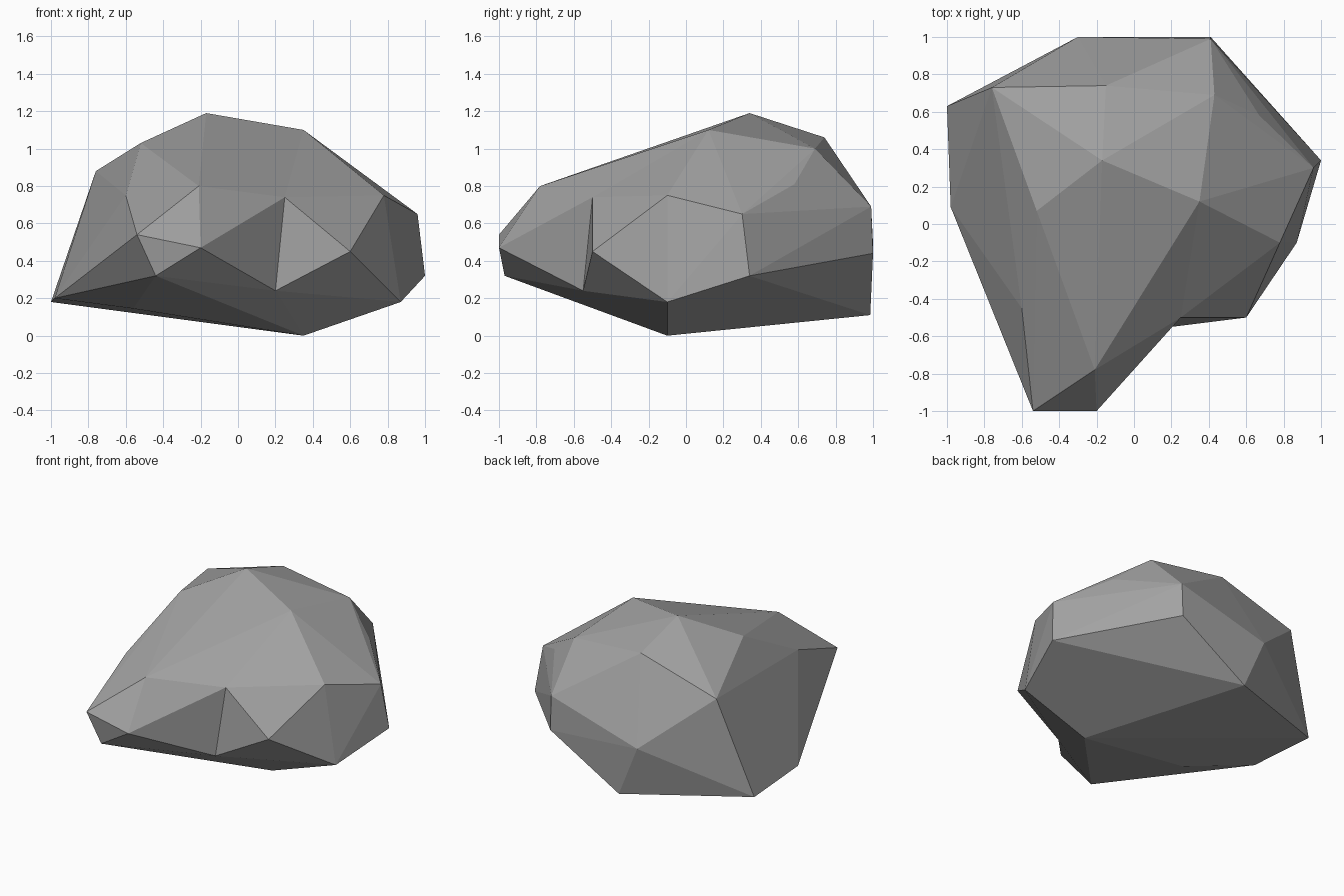
import bpy
import bmesh
import math

cube = bpy.data.objects.get("Cube")
if cube:
    bpy.data.objects.remove(cube, do_unlink=True)

# One plain stone colour
stone = bpy.data.materials.new("stone grey")
stone.use_nodes = True
grey = (0.36, 0.36, 0.36, 1.0)
stone.diffuse_color = grey
stone.node_tree.nodes["Principled BSDF"].inputs["Base Color"].default_value = grey

# Named corner points of the boulder
crown = {
    "peak": (-.17, .34, 1.19), "crown_left": (.35, .12, 1.1),
    "crown_right": (-.52, .07, 1.03), "crown_back": (-.15, .74, 1.06),
    "crown_back_left": (.43, .69, 1), "crown_back_right": (-.76, .73, .88),
}
back = {
    "back_mid": (-.3, 1, .49), "back_upper": (.41, .99, .69),
    "back_lower": (.41, 1, .44), "back_foot": (-.14, .985, .11),
    "right_foot_back": (-1, .63, .18), "right_foot": (-.98, .09, .2),
}
nose = {
    "nose_top": (-.21, -.78, .8), "nose_tip_right": (-.54, -1, .54),
    "nose_tip_left": (-.2, -1, .47), "nose_chin": (-.44, -.97, .32),
    "nose_cheek": (-.6, -.45, .75), "belly": (-.56, -.16, .145),
}
flank = {
    "shoulder": (.67, .58, .81), "flank_top": (.96, .3, .65),
    "flank_low": (1, .34, .32),
}
# Points along the notch where the two masses of stone meet
notch = {
    "notch_top": (.25, -.5, .74), "notch_low": (.2, -.55, .24),
    "base": (.35, -.1, 0),
}
bulge = {
    "bulge_front": (.6, -.5, .45), "bulge_top": (.78, -.1, .75),
    "bulge_low": (.87, -.1, .18),
}


def hull_object(name, points):
    """Wrap a tight faceted skin around a set of points."""
    bm = bmesh.new()
    for co in points:
        bm.verts.new(co)
    hull = bmesh.ops.convex_hull(bm, input=bm.verts[:])
    spare = [v for v in bm.verts if not v.link_faces]
    bmesh.ops.delete(bm, geom=spare, context="VERTS")
    bmesh.ops.recalc_face_normals(bm, faces=bm.faces[:])
    bmesh.ops.dissolve_limit(bm, angle_limit=math.radians(1.5),
                             verts=bm.verts[:], edges=bm.edges[:])
    mesh = bpy.data.meshes.new(name)
    bm.to_mesh(mesh)
    bm.free()
    mesh.materials.append(stone)
    for face in mesh.polygons:
        face.use_smooth = False
    obj = bpy.data.objects.new(name, mesh)
    bpy.context.scene.collection.objects.link(obj)
    return obj


# Main mass with the long nose, and the bulge beside the notch
main_points = {**crown, **back, **nose, **flank, **notch}
hull_object("boulder_body", main_points.values())

joint = [crown["crown_left"], flank["flank_top"], flank["flank_low"]]
hull_object("boulder_bulge", [*notch.values(), *bulge.values(), *joint])
